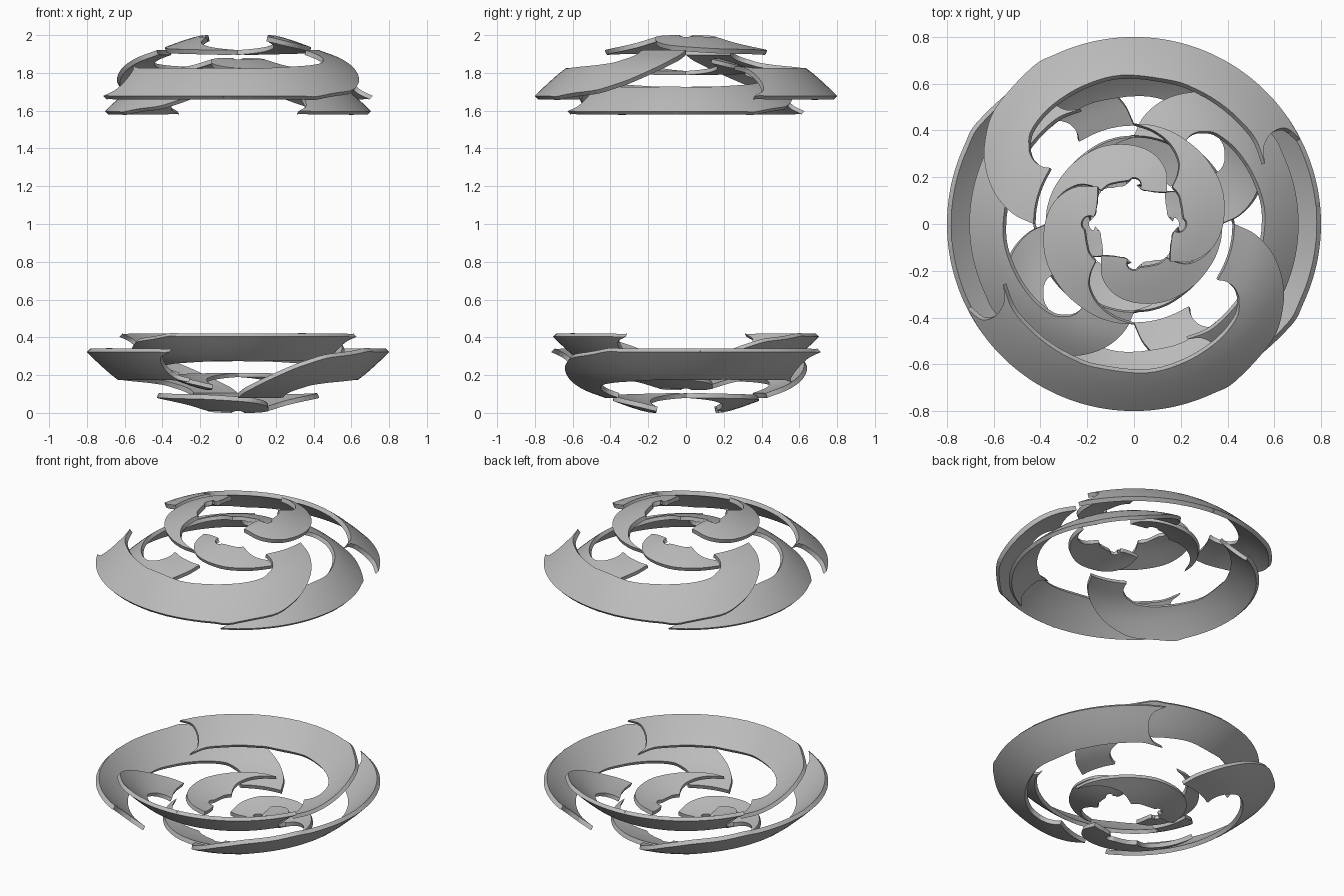
import bpy, bmesh, math
from mathutils import Matrix, Vector

if "Cube" in bpy.data.objects:
    bpy.data.objects.remove(bpy.data.objects["Cube"])

grey = bpy.data.materials.new("grey")
grey.diffuse_color = (0.5, 0.5, 0.5, 1)
grey.use_nodes = True
grey.node_tree.nodes["Principled BSDF"].inputs["Base Color"].default_value = grey.diffuse_color

LAYER = 0.88      # size of the inner layer
THICK = 0.026
DOME = [(0.0, 1.005), (0.17, 1.0), (0.22, 0.992), (0.30, 0.968), (0.43, 0.92),
        (0.55, 0.875), (0.64, 0.822), (0.72, 0.755), (0.80, 0.678), (0.9, 0.57)]


def spline(pts, n=8):
    """Smooth curve through the points, without its last point."""
    p = [Vector(q) for q in pts]
    p = [2 * p[0] - p[1]] + p + [2 * p[-1] - p[-2]]
    out = []
    for i in range(1, len(p) - 2):
        a, b, c, d = p[i - 1:i + 3]
        for k in range(n):
            t = k / n
            out.append(0.5 * (2 * b + (c - a) * t + (2 * a - 5 * b + 4 * c - d) * t * t
                              + (3 * b - a - 3 * c + d) * t ** 3))
    return out


def arc(cx, cy, r, a0, a1, n):
    return [(cx + r * math.cos(math.radians(a0 + (a1 - a0) * i / n)),
             cy + r * math.sin(math.radians(a0 + (a1 - a0) * i / n))) for i in range(n + 1)]


heights = spline(DOME, 12)


def dome(r):
    for a, b in zip(heights, heights[1:]):
        if a.x <= r <= b.x:
            return a.y + (b.y - a.y) * (r - a.x) / (b.x - a.x)
    return heights[-1].y


def shell(name, outline, matrix, step=0.04):
    """Flat outline, diced, lifted onto the dome and thickened."""
    bm = bmesh.new()
    f = bm.faces.new([bm.verts.new((p[0], p[1], 0)) for p in outline])
    if f.normal.z < 0 or sum(a[0] * b[1] - b[0] * a[1] for a, b in
                             zip(outline, outline[1:] + outline[:1])) < 0:
        f.normal_flip()
    for axis in (Vector((1, 0, 0)), Vector((0, 1, 0))):
        for i in range(-22, 23):
            bmesh.ops.bisect_plane(bm, geom=bm.verts[:] + bm.edges[:] + bm.faces[:], dist=1e-5,
                                   plane_co=axis * (i * step + 0.0037), plane_no=axis)
    bmesh.ops.triangulate(bm, faces=bm.faces[:])
    for v in bm.verts:
        v.co.z = dome(v.co.xy.length)
    bm.normal_update()
    # inner skin and rim
    top = bm.faces[:]
    normals = {v: v.normal.copy() for v in bm.verts}
    rim = [(l.vert, l.link_loop_next.vert) for e in bm.edges if e.is_boundary for l in e.link_loops]
    low = {v: bm.verts.new(v.co - n * THICK) for v, n in normals.items()}
    for f in top:
        bm.faces.new([low[v] for v in reversed(f.verts)])
    for a, b in rim:
        bm.faces.new((b, a, low[a], low[b]))
    bmesh.ops.transform(bm, matrix=matrix, verts=bm.verts[:])
    me = bpy.data.meshes.new(name)
    bm.to_mesh(me)
    bm.free()
    me.materials.append(grey)
    ob = bpy.data.objects.new(name, me)
    bpy.context.collection.objects.link(ob)
    bpy.context.view_layer.objects.active = ob
    ob.select_set(True)
    bpy.ops.object.shade_smooth_by_angle(angle=math.radians(35))
    ob.select_set(False)


# Wide outer swoosh: outer edge, inner edge with hook, bitten tail
outer_swoosh = (
    spline(arc(0, 0, 0.8, 207, 303, 12)
           + [(0.59, -0.50), (0.637, -0.36), (0.635, -0.24), (0.595, -0.13), (0.52, -0.045), (0.43, 0)], 5)
    + spline(arc(0, 0, 0.43, 0, -33, 5), 4)
    + spline(arc(0.36, -0.33, 0.09, 90, 0, 5)
             + [(0.44, -0.40), (0.36, -0.50), (0.22, -0.59), (0.05, -0.637)]
             + arc(0, 0, 0.635, 255, 215, 4) + [(-0.56, -0.26)], 5)
    + spline([(-0.56, -0.26), (-0.555, -0.33), (-0.59, -0.39), (-0.65, -0.41), (-0.713, -0.363)], 5))

# Small crown swoosh, turning the other way
crown_swoosh = (
    spline([(0, 0.43), (0.09, 0.42), (0.19, 0.38), (0.30, 0.29), (0.375, 0.16), (0.385, 0.02),
            (0.345, -0.09), (0.26, -0.155), (0.155, -0.16)], 6)
    + spline([(0.155, -0.16), (0.158, -0.09), (0.168, -0.03)], 4)
    + spline(arc(0.19, 0, 0.036, -120, 50, 6) + [(0.205, 0.08), (0.193, 0.125), (0.165, 0.16)], 4)
    + spline([(0.165, 0.16), (0.19, 0.22), (0.19, 0.28), (0.15, 0.35), (0.08, 0.402), (0, 0.43)], 6))

# Two opposite copies, two nested layers, two facing caps
lift = Matrix.Translation((0, 0, 1))
caps = {"upper": Matrix.Identity(4), "lower": Matrix.Rotation(math.pi, 4, Vector((1, -1, 0)))}
layers = {"outer": Matrix.Identity(4),
          "inner": Matrix.Rotation(math.pi / 2, 4, 'Z') @ Matrix.Scale(LAYER, 4)}
for cap, mc in caps.items():
    for layer, ml in layers.items():
        for k in range(2):
            m = lift @ mc @ ml @ Matrix.Rotation(math.pi * k, 4, 'Z')
            shell(f"{cap}_{layer}_band_{k + 1}", outer_swoosh, m)
            shell(f"{cap}_{layer}_crown_{k + 1}", crown_swoosh, m)
